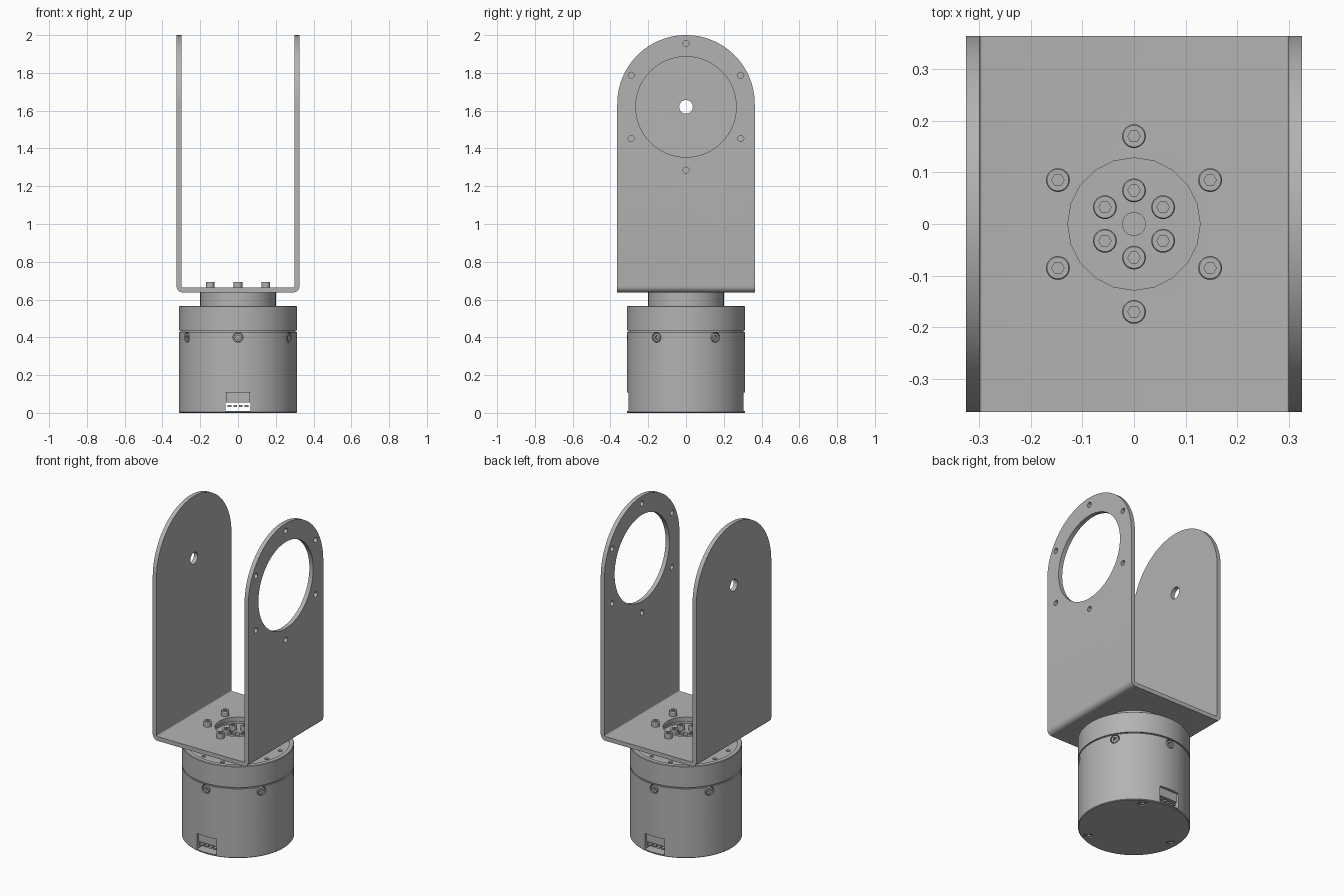
import bpy, bmesh, math
from mathutils import Matrix, Vector

if "Cube" in bpy.data.objects:
    bpy.data.objects.remove(bpy.data.objects["Cube"], do_unlink=True)

# One brushed grey for the whole assembly
grey = bpy.data.materials.new("light_grey_metal")
grey.use_nodes = True
tone = (0.45, 0.45, 0.45, 1)
grey.diffuse_color = tone
grey.node_tree.nodes["Principled BSDF"].inputs["Base Color"].default_value = tone


def add_object(name, mesh):
    obj = bpy.data.objects.new(name, mesh)
    bpy.context.collection.objects.link(obj)
    if not mesh.materials:
        mesh.materials.append(grey)
    return obj


def finish(name, bm):
    bmesh.ops.recalc_face_normals(bm, faces=bm.faces)
    mesh = bpy.data.meshes.new(name)
    bm.to_mesh(mesh)
    bm.free()
    return add_object(name, mesh)


def smooth(obj):
    bpy.ops.object.select_all(action='DESELECT')
    obj.select_set(True)
    bpy.context.view_layer.objects.active = obj
    bpy.ops.object.shade_smooth_by_angle(angle=math.radians(30))


def hex_radius(r, a):
    return r * math.cos(math.pi / 6) / math.cos(a % (math.pi / 3) - math.pi / 6)


def lathe(name, rings, n=96):
    """Turn (radius, height[, hexagonal]) rings about z and cap both ends."""
    bm = bmesh.new()
    loops = []
    for r, z, *hexa in rings:
        angles = [math.tau * i / n for i in range(n)]
        radii = [hex_radius(r, a) if hexa else r for a in angles]
        loops.append([bm.verts.new((q * math.cos(a), q * math.sin(a), z))
                      for q, a in zip(radii, angles)])
    for low, high in zip(loops, loops[1:]):
        for i in range(n):
            j = (i + 1) % n
            bm.faces.new((low[i], low[j], high[j], high[i]))
    bm.faces.new(loops[0])
    bm.faces.new(loops[-1])
    return finish(name, bm)


def prism(name, outline, offset):
    """Extrude a closed outline of 3D points along the offset."""
    bm = bmesh.new()
    face = bm.faces.new([bm.verts.new(p) for p in outline])
    out = bmesh.ops.extrude_face_region(bm, geom=[face])
    moved = [v for v in out["geom"] if isinstance(v, bmesh.types.BMVert)]
    bmesh.ops.translate(bm, verts=moved, vec=offset)
    return finish(name, bm)


def box(name, low, high):
    (x0, y0, z0), (x1, y1, z1) = low, high
    return prism(name, [(x0, y0, z0), (x1, y0, z0), (x1, y1, z0), (x0, y1, z0)], (0, 0, z1 - z0))


def aim(obj, place, axis):
    turn = Vector(axis).to_track_quat('Z', 'Y').to_matrix().to_4x4()
    obj.matrix_world = Matrix.Translation(place) @ turn
    return obj


def rod(place, axis, r, length, n=32):
    return aim(lathe("cutter", [(r, -length / 2), (r, length / 2)], n), place, axis)


def carve(obj, cutters, operation='DIFFERENCE'):
    bpy.context.view_layer.objects.active = obj
    for cutter in cutters:
        cutter.hide_render = True
        mod = obj.modifiers.new("cut", 'BOOLEAN')
        mod.operation, mod.solver, mod.object = operation, 'EXACT', cutter
        bpy.ops.object.modifier_apply(modifier=mod.name)
        bpy.data.objects.remove(cutter, do_unlink=True)


def around(r, z, count, start):
    for i in range(count):
        a = math.radians(start) + math.tau * i / count
        yield Vector((r * math.cos(a), r * math.sin(a), z))


def arc(cx, cz, r, a0, a1, steps):
    for i in range(steps + 1):
        a = math.radians(a0 + (a1 - a0) * i / steps)
        yield cx + r * math.cos(a), cz + r * math.sin(a)


# Socket-head bolt, shared by every fixing; its seat is at z = 0
head = lathe("bolt_head", [(.023, -.01), (.023, .027), (.021, .03),
                           (.012, .03, 1), (.012, .014, 1)], 24)
smooth(head)
bolt_mesh = head.data
bpy.data.objects.remove(head, do_unlink=True)


def bolts(name, places, axis=None):
    for i, p in enumerate(places):
        direction = axis or (p.x, p.y, 0)
        aim(add_object(f"{name}_{i + 1}", bolt_mesh), p, direction)


# Motor housing with a seam and a recessed top face
R = .312
housing = lathe("motor_housing", [
    (R - .004, 0), (R, .004), (R, .427), (R - .008, .427), (R - .008, .435), (R, .435),
    (R, .562), (R - .003, .565), (.285, .565), (.285, .557), (.205, .557)])
cuts = [box("cutter", (-.067, -.4, .01), (.067, .4, .108))]
cuts += [rod(p, (p.x, p.y, 0), .027, .06) for p in around(R, .4, 6, 30)]
cuts += [rod(p, (0, 0, 1), .027, .03) for p in around(.27, 0, 3, 60)]
cuts += [rod(p, (0, 0, 1), .012, .04, 16) for p in around(.25, .557, 12, 15)]
carve(housing, cuts)
smooth(housing)
bolts("side_bolt", around(R - .03, .4, 6, 30))
bolts("base_bolt", around(.27, .032, 3, 60), (0, 0, -1))

# Cable sockets at the front and back of the base opening
for side, label in ((-1, "front"), (1, "back")):
    ys = sorted((side * .2, side * .295))
    box(f"{label}_socket", (-.063, ys[0], .055), (.063, ys[1], .108))
    for x in (-.045, -.015, .015, .045):
        box(f"{label}_socket_pin", (x - .01, ys[0], .032), (x + .01, ys[1], .042))

# Turning output flange with a recessed middle
flange = lathe("output_flange", [
    (.2, .55), (.2, .64), (.135, .64), (.135, .62), (.022, .62), (.022, .6)])
smooth(flange)
bolts("flange_bolt", around(.065, .62, 6, 30), (0, 0, 1))

# U-shaped bracket: bent strip trimmed to a round-topped silhouette
W, T, D, base, top = .325, .026, .364, .638, 2.0
outer = list(arc(W - .032, base + .032, .032, 0, -90, 6))
inner = list(arc(W - .032, base + .032, .006, -90, 0, 6))
half = [(W, top)] + outer
back = inner + [(W - T, top)]
strip = half + [(-x, z) for x, z in reversed(half)] \
    + [(-x, z) for x, z in reversed(back)] + list(back)
bracket = prism("u_bracket", [(x, -D - .05, z) for x, z in strip], (0, 2 * D + .1, 0))
shape = [(-D, base - .1), (D, base - .1)] + list(arc(0, top - D, D, 0, 180, 48))
carve(bracket, [prism("cutter", [(-.5, y, z) for y, z in shape], (1, 0, 0))], 'INTERSECT')

# Bearing window and screw holes on the left arm, pivot hole on the right arm
hub, right_x = 1.62, (1, 0, 0)
holes = [rod((W, 0, hub), right_x, .266, .2, 64), rod((-W, 0, hub), right_x, .036, .2),
         rod((0, 0, base), (0, 0, 1), .128, .2, 20)]
holes += [rod((W, p.x, hub + p.y), right_x, .016, .2, 20) for p in around(.335, 0, 6, 30)]
carve(bracket, holes)
smooth(bracket)
bolts("bracket_bolt", around(.17, base + T, 6, 30), (0, 0, 1))
